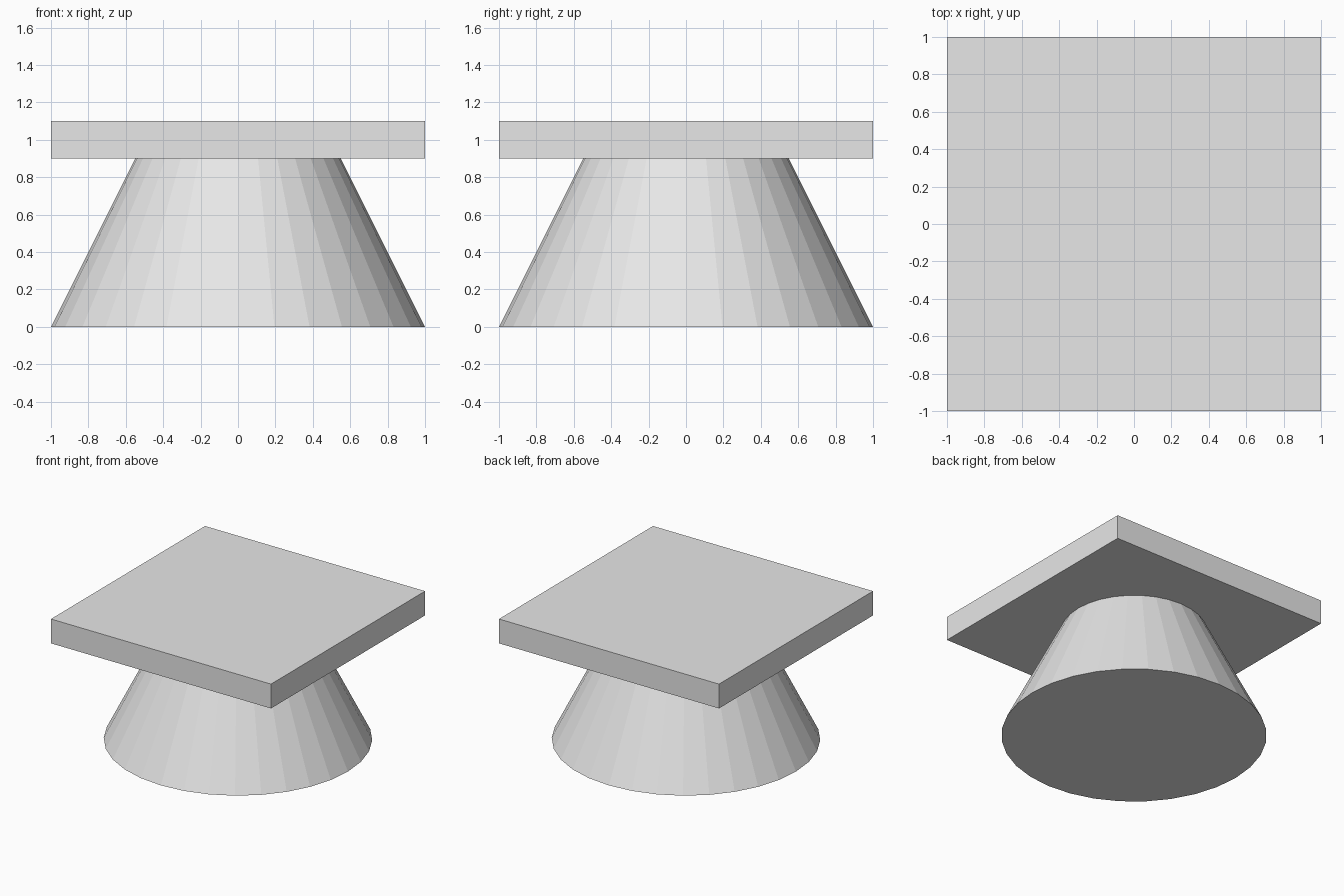
import bpy

if "Cube" in bpy.data.objects:
    bpy.data.objects.remove(bpy.data.objects["Cube"], do_unlink=True)

# One plain grey for both parts
GREY = (0.8, 0.8, 0.8, 1.0)
grey = bpy.data.materials.new("light_grey")
grey.use_nodes = True
grey.diffuse_color = GREY
for node in grey.node_tree.nodes:
    if node.type == "BSDF_PRINCIPLED":
        node.inputs["Base Color"].default_value = GREY


def finish(name):
    part = bpy.context.object
    part.name = part.data.name = name
    part.data.materials.append(grey)
    return part


# Flat-faceted tapered pedestal, its narrow end set into the slab
bpy.ops.mesh.primitive_cone_add(vertices=32, radius1=1.0, radius2=0.5,
                                depth=1.0, location=(0, 0, 0.5))
finish("tapered_pedestal")

# Square slab on top
bpy.ops.mesh.primitive_cube_add(size=2.0, location=(0, 0, 1.0))
slab = finish("square_slab")
slab.scale.z = 0.1
bpy.ops.object.transform_apply(location=False, rotation=False, scale=True)
